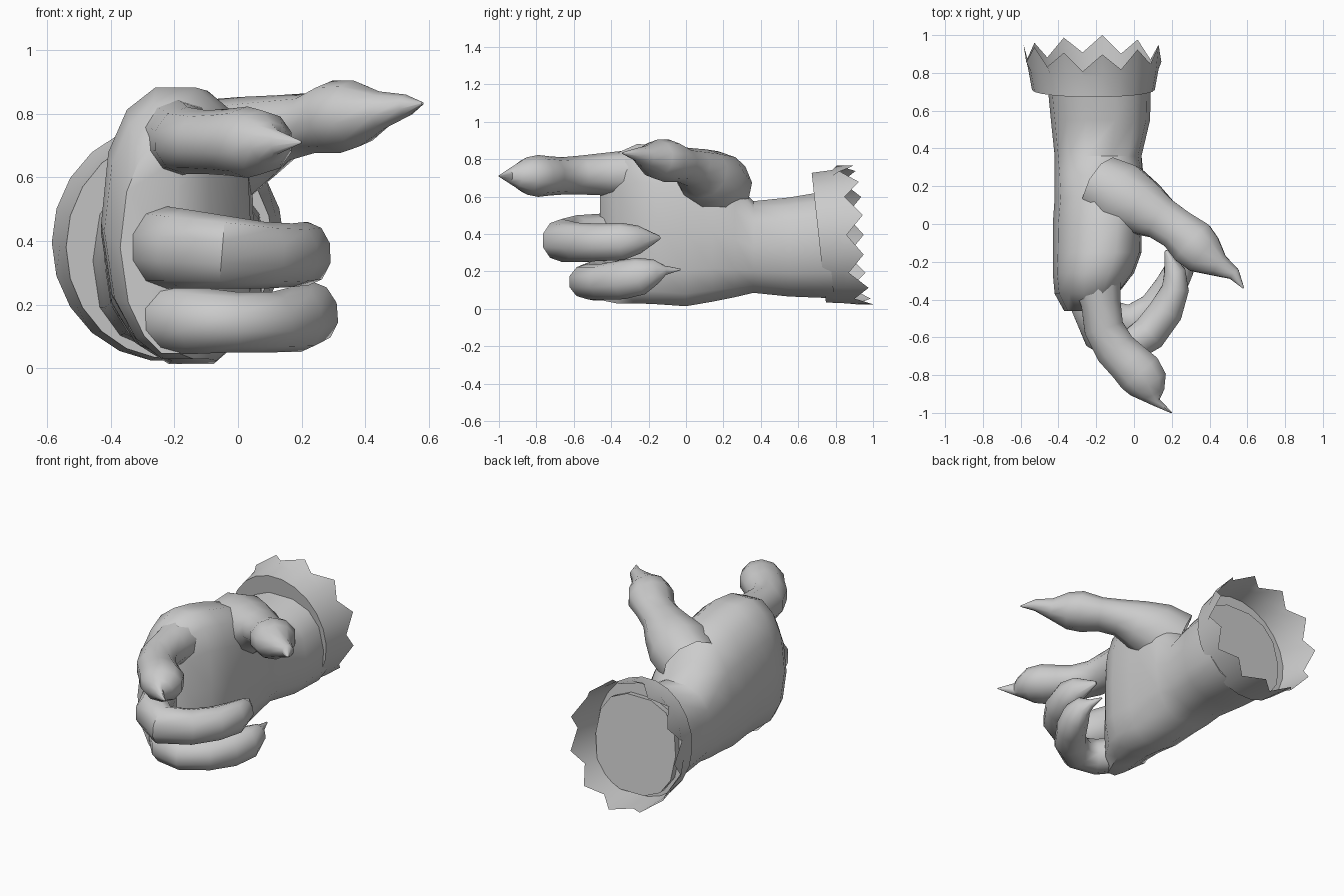
import bpy, bmesh, math
from mathutils import Vector


def build(name, rings, cap_start=True, cap_end=True, angle=50):
    """Skin a list of equal-length vertex rings into a tube."""
    bm = bmesh.new()
    vs = [[bm.verts.new(p) for p in r] for r in rings]
    n = len(rings[0])
    for a, b in zip(vs, vs[1:]):
        for i in range(n):
            j = (i + 1) % n
            bm.faces.new((a[i], a[j], b[j], b[i]))
    if cap_start:
        bm.faces.new(vs[0])
    if cap_end:
        bm.faces.new(vs[-1])
    bmesh.ops.recalc_face_normals(bm, faces=bm.faces)
    me = bpy.data.meshes.new(name)
    bm.to_mesh(me)
    bm.free()
    ob = bpy.data.objects.new(name, me)
    bpy.context.collection.objects.link(ob)
    bpy.ops.object.select_all(action='DESELECT')
    bpy.context.view_layer.objects.active = ob
    ob.select_set(True)
    bpy.ops.object.shade_smooth_by_angle(angle=math.radians(angle))
    return ob


def spow(v, p):
    return math.copysign(abs(v) ** p, v)


def finger(name, pts, sides=10):
    """Points are (x, y, z, sideways radius, vertical radius)."""
    c = [Vector(p[:3]) for p in pts]
    rings = []
    for i, p in enumerate(pts):
        t = (c[min(i + 1, len(c) - 1)] - c[max(i - 1, 0)]).normalized()
        side = t.cross(Vector((0, 0, 1))).normalized()
        up = side.cross(t)
        rings.append([c[i] + side * p[3] * math.cos(a) + up * p[4] * math.sin(a)
                      for a in (2 * math.pi * (k + .5) / sides for k in range(sides))])
    return build(name, rings, cap_start=False)


# Palm and wrist: y, xmin, xmax, zmin, zmax, sideways shift of the upper and lower edges
sections = [
    (0.76, -0.46, 0.09, 0.05, 0.63, 0, 0),
    (0.55, -0.44, 0.085, 0.06, 0.60, 0, 0),
    (0.36, -0.42, 0.04, 0.08, 0.58, 0, 0),
    (0.26, -0.42, 0.05, 0.055, 0.69, .03, 0),
    (0.14, -0.42, 0.05, 0.03, 0.79, .05, .02),
    (0.00, -0.43, 0.04, 0.005, 0.84, .04, .05),
    (-0.15, -0.43, 0.04, 0.015, 0.88, .03, .06),
    (-0.26, -0.43, 0.00, 0.02, 0.89, .02, .06),
    (-0.37, -0.42, -0.09, 0.02, 0.84, .04, .07),
    (-0.46, -0.37, -0.19, 0.04, 0.72, .05, .07),
]
rings = []
for y, x0, x1, z0, z1, lean_top, lean_low in sections:
    ring = []
    for k in range(14):
        a = 2 * math.pi * k / 14
        s = spow(math.sin(a), .8)
        shift = (lean_top if s > 0 else lean_low) * s * s
        z = (z0 + z1) / 2 + (z1 - z0) / 2 * s
        tilt = -.12 * (z - .34) if y > .7 else 0
        ring.append(((x0 + x1) / 2 + (x1 - x0) / 2 * spow(math.cos(a), .8) + shift, y + tilt, z))
    rings.append(ring)
build("palm_and_wrist", rings)

# Thumb with a broad root and pointed nail
finger("thumb", [
    (-0.17, 0.20, 0.62, .17, .19), (-0.06, 0.14, 0.675, .19, .18),
    (0.05, 0.085, 0.72, .155, .14),
    (0.14, 0.03, 0.755, .12, .105), (0.23, -0.03, 0.77, .115, .095),
    (0.31, -0.10, 0.79, .135, .115), (0.37, -0.16, 0.80, .12, .105),
    (0.45, -0.22, 0.81, .065, .06), (0.53, -0.265, 0.825, .035, .035),
    (0.58, -0.34, 0.832, .004, .004)])

# Pointing finger
finger("index_finger", [
    (-0.20, -0.28, 0.72, .14, .13), (-0.175, -0.42, 0.72, .11, .115),
    (-0.16, -0.55, 0.715, .11, .105), (-0.10, -0.66, 0.71, .115, .10),
    (-0.03, -0.73, 0.71, .12, .105), (0.03, -0.79, 0.71, .13, .112),
    (0.075, -0.85, 0.71, .115, .10), (0.10, -0.905, 0.71, .07, .065),
    (0.12, -0.945, 0.71, .025, .04), (0.20, -1.0, 0.71, .003, .003)])

# Two curled fingers
finger("middle_finger", [
    (-0.26, -0.28, 0.38, .10, .12), (-0.235, -0.43, 0.38, .105, .13),
    (-0.17, -0.58, 0.375, .11, .125), (-0.05, -0.665, 0.365, .105, .115),
    (0.08, -0.58, 0.355, .10, .105), (0.17, -0.46, 0.355, .095, .10),
    (0.22, -0.34, 0.36, .075, .10), (0.215, -0.25, 0.37, .06, .075),
    (0.17, -0.14, 0.38, .008, .01)])
finger("little_finger", [
    (-0.25, -0.26, 0.16, .10, .11), (-0.22, -0.40, 0.155, .10, .11),
    (-0.13, -0.50, 0.15, .105, .105), (-0.01, -0.525, 0.145, .105, .095),
    (0.11, -0.45, 0.145, .095, .095), (0.19, -0.34, 0.155, .09, .105),
    (0.24, -0.24, 0.175, .08, .10), (0.25, -0.16, 0.20, .05, .065),
    (0.23, -0.11, 0.205, .025, .025), (0.22, -0.03, 0.21, .004, .004)])

# Ragged sleeve cuff: inner lip, flared band, zigzag rim
N = 22
rings = []
for y, cx, rx, rz, cz, tooth in [(0.71, -.19, .265, .28, .34, 0), (0.71, -.215, .325, .35, .38, 0),
                                 (0.82, -.215, .345, .36, .385, 0), (0.905, -.22, .365, .375, .395, .045)]:
    ring = []
    for k in range(N):
        a = 2 * math.pi * k / N
        z = cz + rz * math.sin(a)
        jag = tooth * (1 if k % 2 else -1) * (1 + .25 * math.sin(k * 2.3))
        ring.append((cx + rx * math.cos(a), y - .11 * (z - .38) + jag, z))
    rings.append(ring)
build("sleeve_cuff", rings, False, False)
